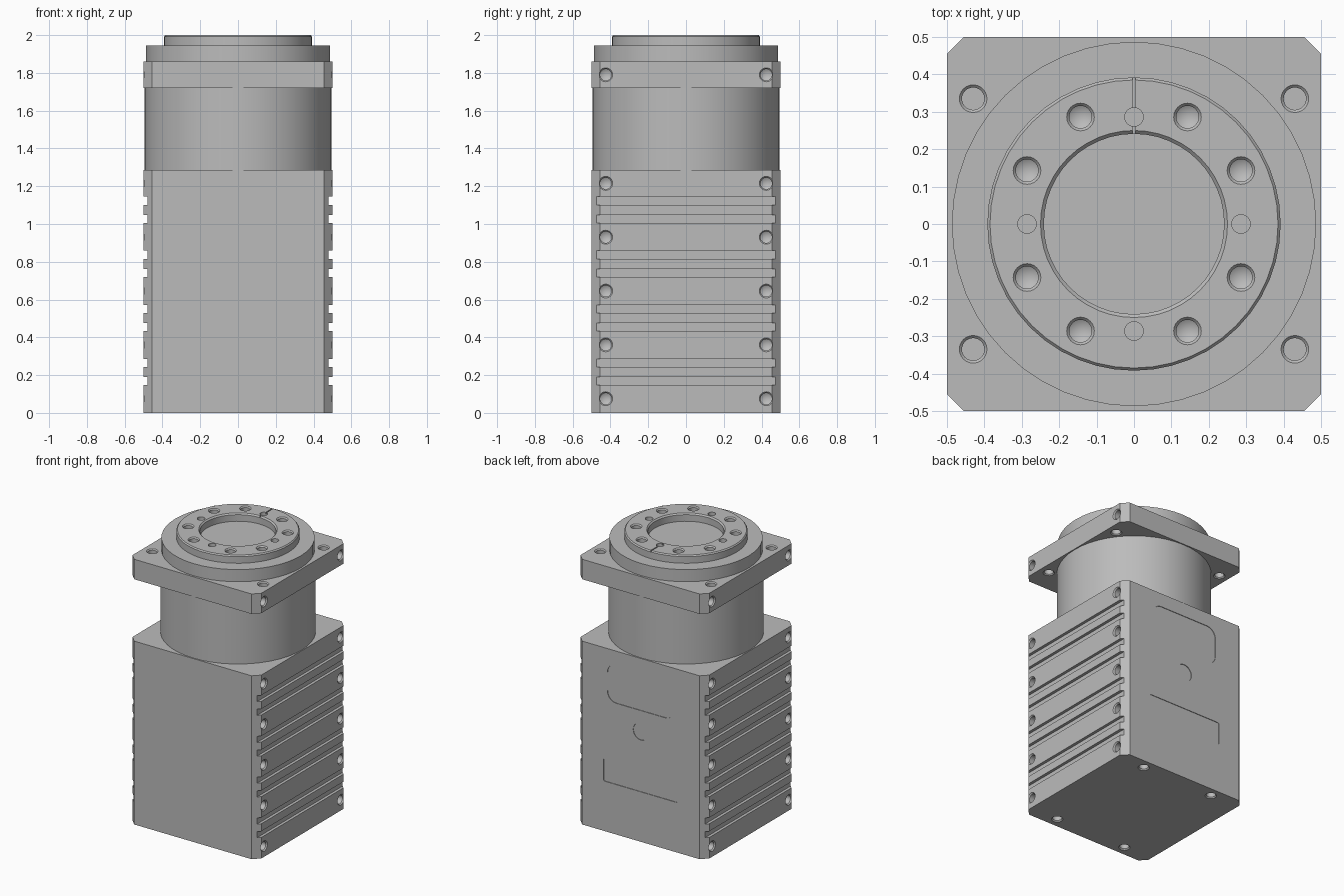
import bpy, bmesh, math
from mathutils import Matrix, Vector

if "Cube" in bpy.data.objects:
    bpy.data.objects.remove(bpy.data.objects["Cube"])

grey = bpy.data.materials.new("metal_grey")
grey.diffuse_color = (0.5, 0.5, 0.5, 1)
grey.use_nodes = True
grey.node_tree.nodes["Principled BSDF"].inputs["Base Color"].default_value = grey.diffuse_color


def T(x, y, z):
    return Matrix.Translation((x, y, z))


def lathe(bm, profile, mat=Matrix(), seg=24, caps=True):
    """Revolve (radius, height) points about local z."""
    rings = []
    for r, h in profile:
        if r == 0:
            rings.append([bm.verts.new(mat @ Vector((0, 0, h)))])
        else:
            rings.append([bm.verts.new(mat @ Vector((r * math.cos(2 * math.pi * i / seg),
                                                     r * math.sin(2 * math.pi * i / seg), h)))
                          for i in range(seg)])
    for a, b in zip(rings, rings[1:]):
        for i in range(seg):
            j = (i + 1) % seg
            quad = [a[i % len(a)], a[j % len(a)], b[j % len(b)], b[i % len(b)]]
            bm.faces.new(list(dict.fromkeys(quad)))
    if caps:
        for ring in (rings[0], rings[-1]):
            if len(ring) > 1:
                bm.faces.new(ring)


def prism(bm, pts, h0, h1, mat=Matrix()):
    lo = [bm.verts.new(mat @ Vector((x, y, h0))) for x, y in pts]
    hi = [bm.verts.new(mat @ Vector((x, y, h1))) for x, y in pts]
    bm.faces.new(lo)
    bm.faces.new(hi)
    for i in range(len(pts)):
        j = (i + 1) % len(pts)
        bm.faces.new((lo[i], lo[j], hi[j], hi[i]))


def round_rect(hx, hy, r, n):
    """Rectangle outline with rounded (n > 1) or chamfered (n = 1) corners."""
    pts = []
    for k, (sx, sy) in enumerate(((1, 1), (-1, 1), (-1, -1), (1, -1))):
        for i in range(n + 1):
            a = math.pi / 2 * (k + i / n)
            pts.append((sx * (hx - r) + r * math.cos(a), sy * (hy - r) + r * math.sin(a)))
    return pts


def box(bm, x, y, z, sx, sy, sz):
    bmesh.ops.create_cube(bm, size=1, matrix=T(x, y, z) @ Matrix.Diagonal((sx, sy, sz, 1)))


def finish(bm, name):
    bmesh.ops.recalc_face_normals(bm, faces=bm.faces)
    me = bpy.data.meshes.new(name)
    bm.to_mesh(me)
    bm.free()
    ob = bpy.data.objects.new(name, me)
    bpy.context.collection.objects.link(ob)
    me.materials.append(grey)
    return ob


def cut(ob, bm):
    cutter = finish(bm, "cutter")
    mod = ob.modifiers.new("cut", 'BOOLEAN')
    mod.operation = 'DIFFERENCE'
    mod.solver = 'EXACT'
    mod.object = cutter
    bpy.context.view_layer.objects.active = ob
    bpy.ops.object.modifier_apply(modifier=mod.name)
    bpy.data.objects.remove(cutter)


def smooth(ob):
    bpy.ops.object.select_all(action='DESELECT')
    ob.select_set(True)
    bpy.context.view_layer.objects.active = ob
    bpy.ops.object.shade_smooth_by_angle(angle=math.radians(30))


# Countersunk drilled hole: surface at local z = 0, drilled down to a cone tip
DRILL = [(0.037, 0.03), (0.037, 0), (0.030, -0.008), (0.030, -0.05), (0, -0.068)]
SIGNS = [(sx, sy) for sx in (-1, 1) for sy in (-1, 1)]


def side_drills(bm, z):
    for sx, sy in SIGNS:
        lathe(bm, DRILL, T(0.5 * sx, 0.425 * sy, z) @ Matrix.Rotation(sx * math.pi / 2, 4, 'Y'))


outline = round_rect(0.5, 0.5, 0.045, 1)

# Motor body with cooling slots, drilled sides and base
bm = bmesh.new()
prism(bm, outline, 0, 1.286)
body = finish(bm, "motor_body")
bm = bmesh.new()
for k in range(4):
    for z in (0.169, 0.265):
        for s in (-1, 1):
            box(bm, s * 0.54, 0, z + 0.286 * k, 0.12, 1.2, 0.043)
for k in range(5):
    side_drills(bm, 0.075 + 0.285 * k)
for sx, sy in SIGNS:
    lathe(bm, DRILL, T(0.28 * sx, 0.43 * sy, 0) @ Matrix.Rotation(math.pi, 4, 'X'))
# Shallow panels on the back
back = Matrix.Rotation(-math.pi / 2, 4, 'X')
prism(bm, round_rect(0.26, 0.135, 0.07, 6), -0.004, 0.03, T(0, 0.5, 1.055) @ back)
lathe(bm, [(0.06, -0.004), (0.06, 0.03)], T(0, 0.5, 0.773) @ back)
prism(bm, round_rect(0.29, 0.08, 0.012, 3), -0.004, 0.03, T(0, 0.5, 0.43) @ back)
cut(body, bm)
smooth(body)

# Round gearbox neck
bm = bmesh.new()
lathe(bm, [(0.494, 1.286), (0.494, 1.72)], seg=48, caps=False)
neck = finish(bm, "gearbox_neck")
smooth(neck)

# Square mounting flange with through holes
bm = bmesh.new()
prism(bm, outline, 1.72, 1.86)
flange = finish(bm, "mounting_flange")
bm = bmesh.new()
side_drills(bm, 1.79)
for sx, sy in SIGNS:
    lathe(bm, [(0.037, 1.70), (0.037, 1.72), (0.030, 1.727), (0.030, 1.853),
               (0.037, 1.86), (0.037, 1.88)], T(0.43 * sx, 0.335 * sy, 0))
cut(flange, bm)
smooth(flange)

# Output disc with raised ring and central recess
bm = bmesh.new()
lathe(bm, [(0.487, 1.85), (0.487, 1.945), (0.392, 1.945), (0.392, 1.992), (0.385, 2.0),
           (0.25, 2.0), (0.241, 1.991), (0.241, 1.945)], seg=48)
disc = finish(bm, "output_disc")
bm = bmesh.new()
for k in range(12):
    a = k * math.pi / 6
    if k % 3 == 0:  # dowel pin holes
        lathe(bm, [(0.025, 1.97), (0.025, 2.03)], T(0.286 * math.cos(a), 0.286 * math.sin(a), 0))
for sx, sy in SIGNS:  # bolt holes
    for x, y in ((0.143, 0.286), (0.286, 0.143)):
        lathe(bm, DRILL, T(x * sx, y * sy, 2.0))
cut(disc, bm)
# Index groove
bm = bmesh.new()
box(bm, 0, 0.32, 2.0, 0.007, 0.18, 0.02)
cut(disc, bm)
smooth(disc)
